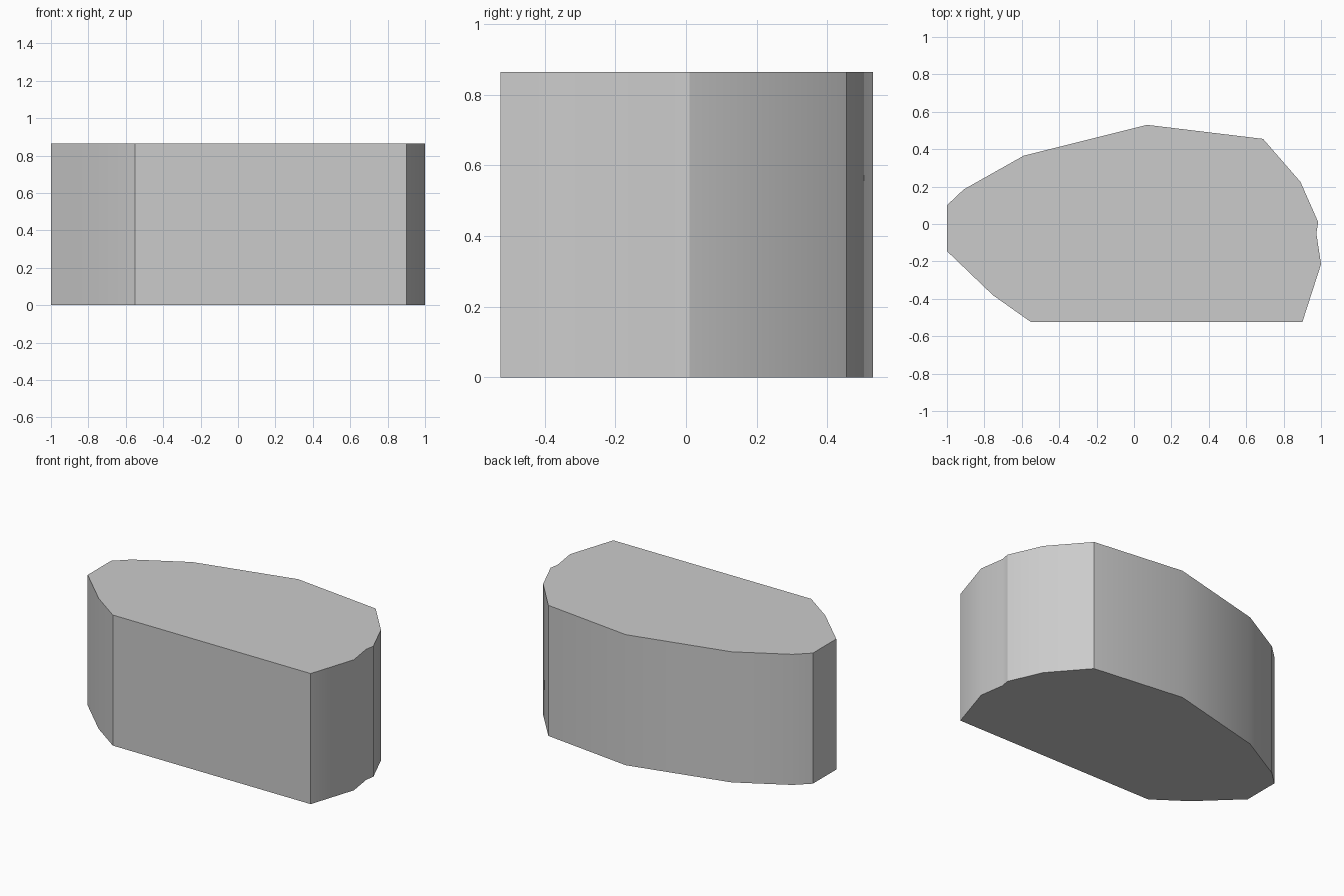
import bpy
import bmesh
import math

cube = bpy.data.objects.get("Cube")
if cube:
    bpy.data.objects.remove(cube, do_unlink=True)

HEIGHT = 0.865

# Outline of the block, counter-clockwise from the front left corner
OUTLINE = [
    (0.90, -0.525), (1.0, -0.215), (0.975, -0.05), (0.985, 0.01),
    (0.89, 0.225), (0.69, 0.455), (0.07, 0.53), (-0.59, 0.365),
    (-0.91, 0.185), (-1.0, 0.10), (-1.0, -0.145), (-0.755, -0.38),
    (-0.55, -0.525),
]

# Plain grey surface
grey = bpy.data.materials.new("plain_grey")
grey.use_nodes = True
colour = (0.6, 0.6, 0.6, 1.0)
grey.diffuse_color = colour
grey.node_tree.nodes["Principled BSDF"].inputs["Base Color"].default_value = colour

# Block: the outline raised to its full height
bm = bmesh.new()
base = bm.faces.new([bm.verts.new((x, y, 0)) for x, y in OUTLINE])
raised = bmesh.ops.extrude_face_region(bm, geom=[base], use_keep_orig=True)
top = [v for v in raised["geom"] if isinstance(v, bmesh.types.BMVert)]
bmesh.ops.translate(bm, verts=top, vec=(0, 0, HEIGHT))
bmesh.ops.recalc_face_normals(bm, faces=bm.faces)

mesh = bpy.data.meshes.new("faceted_block")
bm.to_mesh(mesh)
bm.free()
mesh.materials.append(grey)
block = bpy.data.objects.new("faceted_block", mesh)
bpy.context.collection.objects.link(block)

# Soft sides with crisp corners
bpy.ops.object.select_all(action="DESELECT")
block.select_set(True)
bpy.context.view_layer.objects.active = block
bpy.ops.object.shade_smooth_by_angle(angle=math.radians(30))
